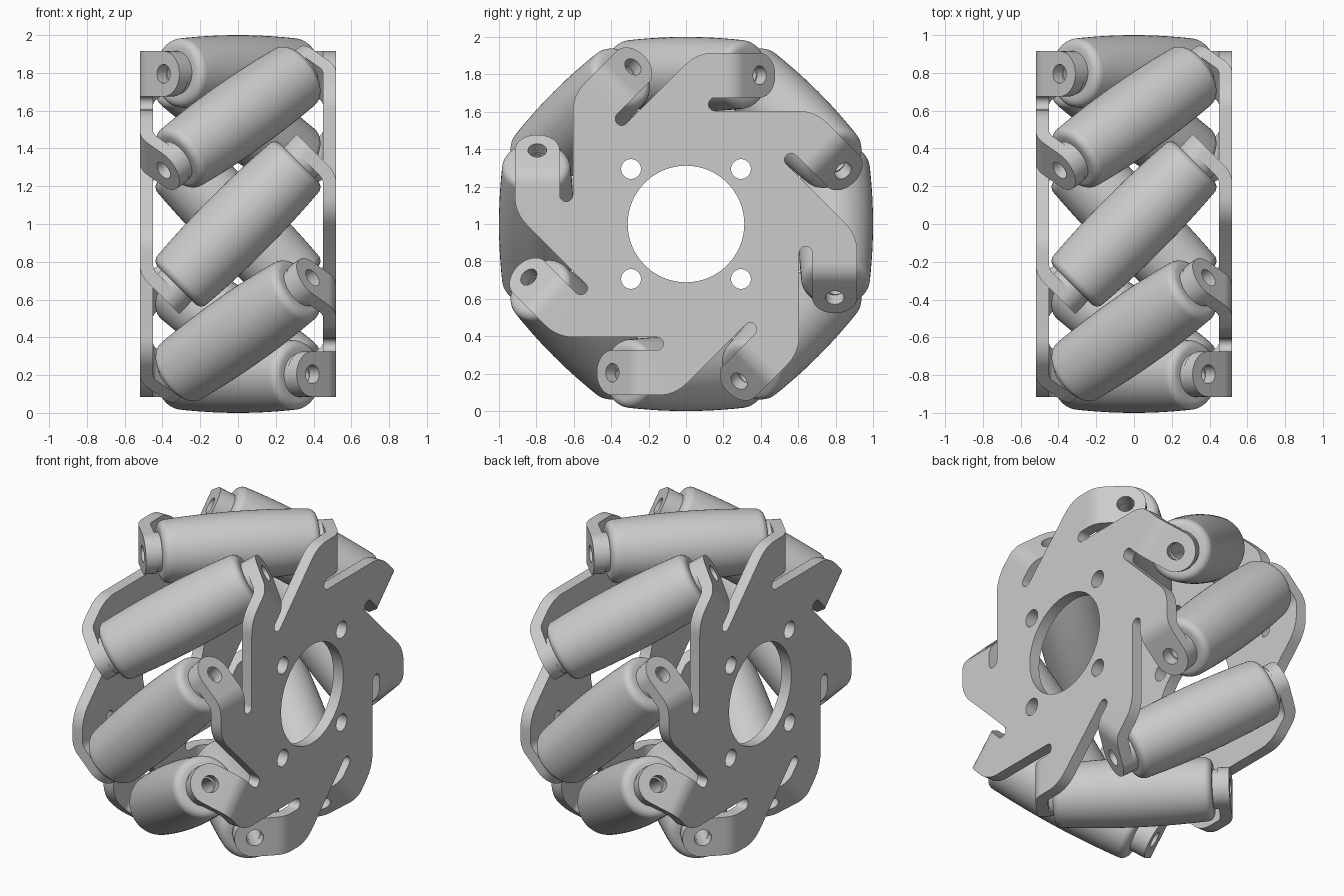
import bpy, bmesh
from math import sin, cos, pi, radians, tan, sqrt
from mathutils import Matrix, Vector

if "Cube" in bpy.data.objects:
    bpy.data.objects.remove(bpy.data.objects["Cube"])

N = 8
X0, X1 = 0.45, 0.52            # plate inner / outer faces
XM, TH = (X0 + X1) / 2, (X1 - X0) / 2
HC, HW = 0.795, 0.12           # tab centre height and half width
BEND_R = 0.10                  # mid-plane bend radius
T_TAB = 0.522                  # tab mid-plane distance along roller axis
V_CORNER = T_TAB * sqrt(2) - XM
V0 = V_CORNER - BEND_R * tan(pi / 8)
AXIS = Vector((1, 1, 0)).normalized()


def new_object(name, bm):
    bmesh.ops.recalc_face_normals(bm, faces=bm.faces)
    me = bpy.data.meshes.new(name)
    bm.to_mesh(me)
    bm.free()
    ob = bpy.data.objects.new(name, me)
    bpy.context.collection.objects.link(ob)
    return ob


def smooth(ob, angle=32):
    bpy.ops.object.select_all(action='DESELECT')
    ob.select_set(True)
    bpy.context.view_layer.objects.active = ob
    bpy.ops.object.shade_smooth_by_angle(angle=radians(angle))


def spin(k):
    return Matrix.Rotation(-k * 2 * pi / N, 4, 'X')


def sector_outline():
    """One eighth of the flat plate outline as (y, z), clockwise; also index of the bend edge."""
    slot_low, slot_r, fil = 0.605, 0.035, 0.21
    top = HC + HW
    vc = top - slot_low * sqrt(2)              # corner of shoulder before rounding
    cv, ch = vc + fil * tan(pi / 8), top - fil
    pts = []
    for i in range(9):
        a = radians(135 - 45 * i / 8)
        pts.append((cv + fil * cos(a), ch + fil * sin(a)))
    bend = len(pts)
    pts += [(V0, top), (V0, HC - HW)]
    for i in range(11):
        a = radians(90 + 18 * i)
        pts.append((0.155 + slot_r * cos(a), slot_low + slot_r + slot_r * sin(a)))
    return pts, bend


def tab_stations():
    """(x, y, half width, normal) along the bent tab's mid-plane."""
    st = []
    for i in range(9):
        a = pi / 4 * i / 8
        st.append((XM - BEND_R * (1 - cos(a)), V0 + BEND_R * sin(a), HW, Vector((cos(a), sin(a), 0))))
    c = T_TAB / sqrt(2)
    for i in range(15):
        a = radians(85 * i / 14)
        d = 0.118 * sin(a) / sqrt(2)
        st.append((c - d, c + d, HW * cos(a), AXIS))
    return st


def cylinder(bm, r, depth, mat):
    bmesh.ops.create_cone(bm, cap_ends=True, segments=40, radius1=r, radius2=r, depth=depth, matrix=mat)


def build_plate():
    bm = bmesh.new()
    pts, bend = sector_outline()
    loops = {X0: [], X1: []}
    skip = set()
    for k in range(N):
        skip.add(k * len(pts) + bend)
        for x in loops:
            loops[x] += [bm.verts.new(spin(k) @ Vector((x, v, h))) for v, h in pts]
    a, b = loops[X0], loops[X1]
    bm.faces.new(a)
    bm.faces.new(b)
    for i in range(len(a)):
        if i not in skip:
            j = (i + 1) % len(a)
            bm.faces.new((a[i], a[j], b[j], b[i]))
    # bent tabs
    for k in range(N):
        prev = None
        for x, v, w, n in tab_stations():
            ring = []
            for s, u in ((-1, -1), (1, -1), (1, 1), (-1, 1)):
                p = Vector((x, v, HC + u * w)) + n * (s * TH)
                ring.append(bm.verts.new(spin(k) @ p))
            if prev:
                for i in range(4):
                    j = (i + 1) % 4
                    bm.faces.new((prev[i], prev[j], ring[j], ring[i]))
            prev = ring
        bm.faces.new(prev)
    bmesh.ops.remove_doubles(bm, verts=bm.verts, dist=0.0005)
    plate = new_object("right_plate", bm)

    # bore, bolt holes and axle holes
    cb = bmesh.new()
    along_x = Matrix.Rotation(pi / 2, 4, 'Y')
    cylinder(cb, 0.312, 0.3, Matrix.Translation((XM, 0, 0)) @ along_x)
    for sy in (-1, 1):
        for sz in (-1, 1):
            cylinder(cb, 0.053, 0.3, Matrix.Translation((XM, sy * 0.294, sz * 0.294)) @ along_x)
    rot = AXIS.to_track_quat('Z', 'Y').to_matrix().to_4x4()
    for k in range(N):
        cylinder(cb, 0.05, 0.14, spin(k) @ Matrix.Translation(AXIS * T_TAB + Vector((0, 0, HC))) @ rot)
    cutter = new_object("hole_cutter", cb)
    cutter.hide_render = True
    mod = plate.modifiers.new("holes", 'BOOLEAN')
    mod.object = cutter
    mod.solver = 'EXACT'
    bpy.context.view_layer.objects.active = plate
    bpy.ops.object.modifier_apply(modifier=mod.name)
    bpy.data.objects.remove(cutter)
    smooth(plate)
    return plate


def build_roller():
    """Barrel with rounded ends, end bushings and a through bore, turned about local z."""
    half, f = 0.46, 0.045
    prof = [(0.045, 0.487), (0.115, 0.487), (0.115, half)]
    r_end = 0.2 - 0.02 * ((half - f) / half) ** 2
    for i in range(7):
        a = radians(90 - 15 * i)
        prof.append((r_end - f + f * cos(a), half - f + f * sin(a)))
    for i in range(1, 6):
        t = (half - f) * (1 - i / 6)
        prof.append((0.2 - 0.02 * (t / half) ** 2, t))
    prof += [(0.2, 0)] + [(r, -t) for r, t in reversed(prof)]
    bm = bmesh.new()
    seg = 56
    rings = [[bm.verts.new((r * cos(2 * pi * i / seg), r * sin(2 * pi * i / seg), t)) for i in range(seg)]
             for r, t in prof]
    for m in range(len(rings)):
        p, q = rings[m], rings[(m + 1) % len(rings)]
        for i in range(seg):
            j = (i + 1) % seg
            bm.faces.new((p[i], p[j], q[j], q[i]))
    ob = new_object("roller_1", bm)
    smooth(ob)
    return ob


lift = Matrix.Translation((0, 0, 1))

# two side plates, the left one turned half a turn about z
right = build_plate()
left = right.copy()
left.name = "left_plate"
bpy.context.collection.objects.link(left)
right.matrix_world = lift
left.matrix_world = lift @ Matrix.Rotation(pi, 4, 'Z')

# ring of slanted rollers
roller = build_roller()
tilt = AXIS.to_track_quat('Z', 'Y').to_matrix().to_4x4()
for k in range(N):
    ob = roller if k == 0 else roller.copy()
    if k:
        ob.name = f"roller_{k + 1}"
        bpy.context.collection.objects.link(ob)
    ob.matrix_world = lift @ spin(k) @ Matrix.Translation((0, 0, 0.8)) @ tilt
